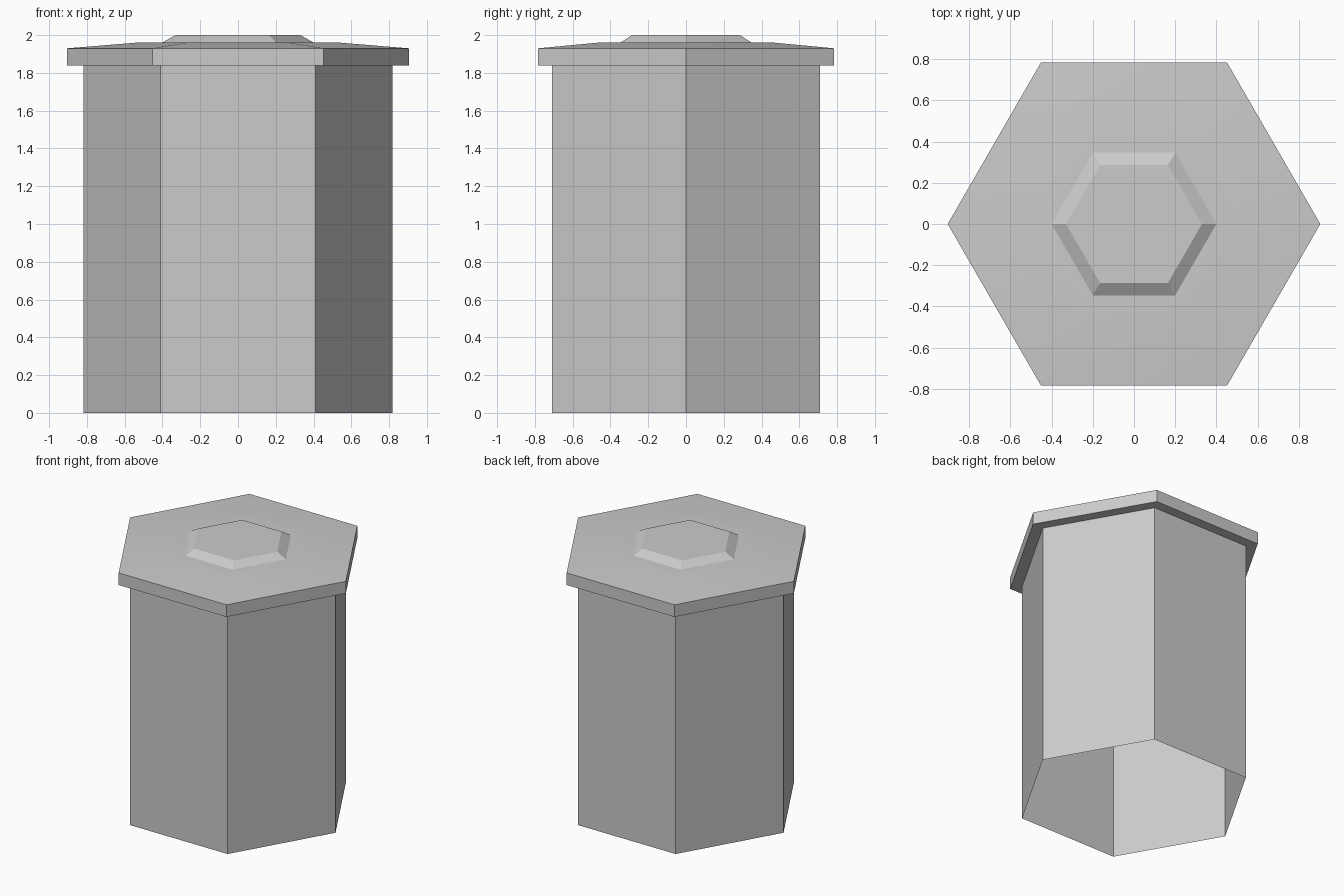
import bpy, bmesh, math

if "Cube" in bpy.data.objects:
    bpy.data.objects.remove(bpy.data.objects["Cube"])

SIDES = 6


def hex_shell(name, profile, cap_top=False):
    """Stack hexagonal rings (radius, height) into one shell, open at the bottom."""
    bm = bmesh.new()
    rings = []
    for r, z in profile:
        rings.append([bm.verts.new((r * math.cos(math.tau * i / SIDES),
                                    r * math.sin(math.tau * i / SIDES), z))
                      for i in range(SIDES)])
    for low, high in zip(rings, rings[1:]):
        for i in range(SIDES):
            j = (i + 1) % SIDES
            bm.faces.new((low[i], low[j], high[j], high[i]))
    if cap_top:
        bm.faces.new(rings[-1])
    mesh = bpy.data.meshes.new(name)
    bm.to_mesh(mesh)
    bm.free()
    obj = bpy.data.objects.new(name, mesh)
    bpy.context.collection.objects.link(obj)
    # Soft lid slope, crisp corners
    bpy.ops.object.select_all(action='DESELECT')
    obj.select_set(True)
    bpy.context.view_layer.objects.active = obj
    bpy.ops.object.shade_smooth_by_angle(angle=math.radians(20))
    return obj


# Thin-walled hexagonal body, open underneath
hex_shell("body", [(0.818, 0.0), (0.818, 1.838)])

# Overhanging lid: underside lip, rim, gentle slope, flat ring, raised centre
hex_shell("lid", [(0.818, 1.838), (0.905, 1.838), (0.905, 1.93),
                  (0.54, 1.96), (0.40, 1.961), (0.33, 2.0)], cap_top=True)
